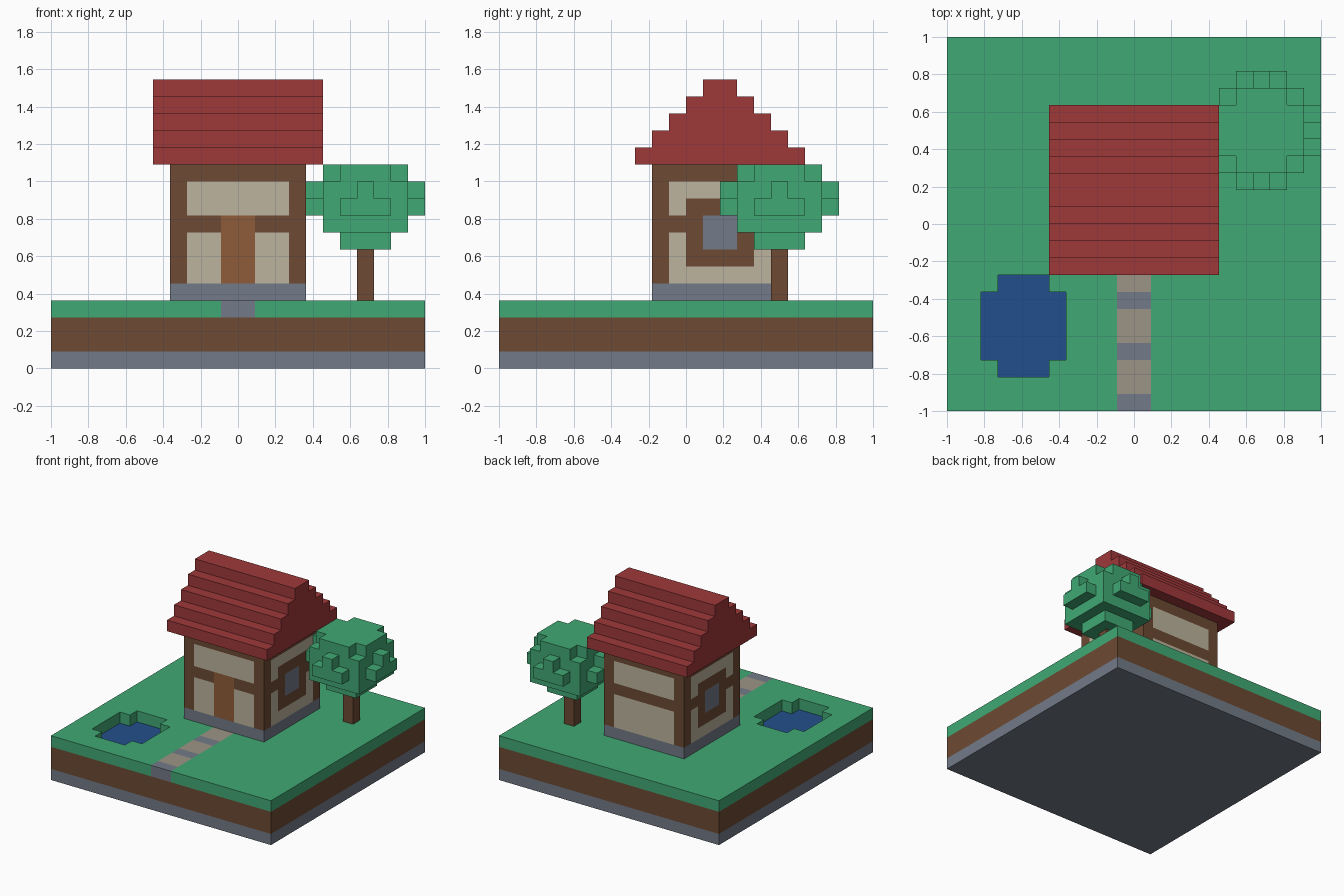
import bpy
import bmesh
from mathutils import Vector

if "Cube" in bpy.data.objects:
    bpy.data.objects.remove(bpy.data.objects["Cube"], do_unlink=True)

V = 2 / 22  # edge length of one block


def material(name, hex_code):
    def linear(c):
        return c / 12.92 if c <= 0.04045 else ((c + 0.055) / 1.055) ** 2.4
    rgb = [linear(int(hex_code[i:i + 2], 16) / 255) for i in (0, 2, 4)]
    m = bpy.data.materials.new(name)
    m.use_nodes = True
    m.diffuse_color = (*rgb, 1)
    bsdf = m.node_tree.nodes["Principled BSDF"]
    bsdf.inputs["Base Color"].default_value = (*rgb, 1)
    bsdf.inputs["Roughness"].default_value = 0.9
    return m


STONE = material("stone_grey", "737B88")
TIMBER = material("earth_brown", "6D4A33")
GREEN = material("leaf_green", "41A974")
RED = material("roof_red", "9F383A")
PLASTER = material("plaster_cream", "BCB39D")
DOOR = material("door_brown", "8F5C38")
WATER = material("water_blue", "224F8B")
PAVING = material("paving_beige", "9C9486")


def finish(name, bm, mats):
    mesh = bpy.data.meshes.new(name)
    bm.to_mesh(mesh)
    bm.free()
    for m in mats:
        mesh.materials.append(m)
    obj = bpy.data.objects.new(name, mesh)
    bpy.context.collection.objects.link(obj)
    return obj


def box(name, lo, hi, mat):
    """Cuboid between two corners given in blocks."""
    lo, hi = Vector(lo) * V, Vector(hi) * V
    bm = bmesh.new()
    bmesh.ops.create_cube(bm, size=1)
    for v in bm.verts:
        v.co = (lo + hi) / 2 + v.co * (hi - lo)
    return finish(name, bm, [mat])


def blocks(name, cells, mats, rule=None):
    """Outer skin of a set of unit cells; rule(face centre, normal) picks the material."""
    cells = set(cells)
    bm = bmesh.new()
    corners = {}

    def vert(p):
        key = tuple(round(c) for c in p)
        if key not in corners:
            corners[key] = bm.verts.new(Vector(key) * V)
        return corners[key]

    for cell in cells:
        mid = Vector(cell) + Vector((0.5, 0.5, 0.5))
        for axis in range(3):
            for sign in (-1, 1):
                n, a, b = Vector(), Vector(), Vector()
                n[axis] = sign
                a[(axis + 1) % 3] = 0.5
                b[(axis + 2) % 3] = 0.5 * sign
                if tuple(round(c + d) for c, d in zip(cell, n)) in cells:
                    continue
                c = mid + n / 2
                face = bm.faces.new([vert(c + p) for p in (-a - b, a - b, a + b, b - a)])
                if rule:
                    face.material_index = rule(c, n)
    return finish(name, bm, mats)


def layer(x0, x1, y0, y1, z):
    return {(x, y, z) for x in range(x0, x1) for y in range(y0, y1)}


# Ground: stone slab, two layers of earth, grass with a sunken pond
pond = layer(-9, -4, -8, -4, 0) | layer(-8, -5, -9, -3, 0)


def pond_at(z):
    return {(x, y, z) for x, y, _ in pond}


path = layer(-1, 1, -11, -2, 3)
box("stone_slab", (-11, -11, 0), (11, 11, 1), STONE)
blocks("earth", layer(-11, 11, -11, 11, 1) | layer(-11, 11, -11, 11, 2) - pond_at(2), [TIMBER])
blocks("grass", layer(-11, 11, -11, 11, 3) - pond_at(3) - path, [GREEN])
blocks("pond_water", pond_at(2), [WATER])

# Path: every third row is a grey stone
for y in range(-11, -2):
    box("path_row", (-1, y, 3), (1, y + 1, 4), STONE if (y + 11) % 3 == 0 else PAVING)


# House: stone footing, timber walls with plaster panels, door and side windows
def wall_rule(c, n):
    if n.z:
        return 0
    k = int(c.z)
    u = abs(c.x) if n.y else abs(c.y - 2)
    if n.y < 0 and u < 1 and k < 9:
        return 2                                   # door
    if n.x and u < 2 and 6 <= k < 10:
        return 3 if u < 1 and 7 <= k < 9 else 0    # window in its frame
    return 1 if u < 3 and k in (5, 6, 7, 9, 10) else 0


box("footing", (-4, -2, 4), (4, 6, 5), STONE)
blocks("walls", set().union(*(layer(-4, 4, -2, 6, z) for z in range(5, 12))),
       [TIMBER, PLASTER, DOOR, STONE], wall_rule)

# Roof: shrinking steps up to the ridge
for i in range(5):
    box("roof_step", (-5, i - 3, 12 + i), (5, 7 - i, 13 + i), RED)

# Tree: trunk and a rounded crown
box("tree_trunk", (7, 5, 4), (8, 6, 7), TIMBER)
crown = layer(6, 9, 4, 7, 7)
for z in (8, 9, 10):
    crown |= layer(5, 10, 3, 8, z)
crown |= layer(4, 11, 4, 7, 9) | layer(6, 9, 2, 9, 9)
crown |= layer(4, 11, 5, 6, 10) | layer(7, 8, 2, 9, 10)
crown |= layer(5, 10, 4, 7, 11) | layer(6, 9, 3, 8, 11)
blocks("tree_crown", crown, [GREEN])
